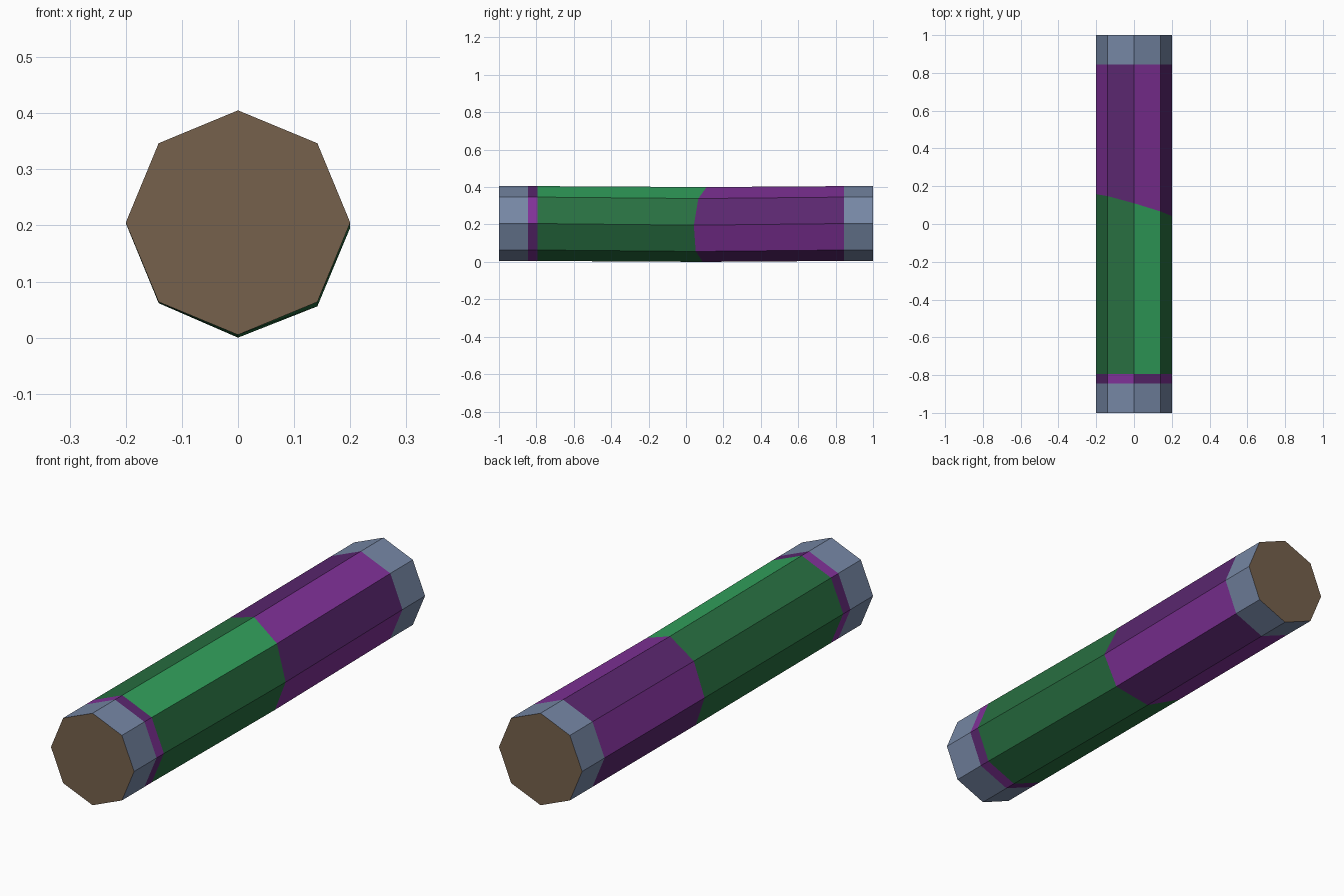
import bpy
import math

SIDES = 8
RADIUS = 0.2
CENTRE_Z = 0.205

cube = bpy.data.objects.get("Cube")
if cube:
    bpy.data.objects.remove(cube, do_unlink=True)


def material(name, rgb):
    """Flat material from 0-255 display values, stored as linear."""
    colour = [(c / 255 / 12.92) if c < 11 else ((c / 255 + 0.055) / 1.055) ** 2.4
              for c in rgb] + [1.0]
    mat = bpy.data.materials.new(name)
    mat.use_nodes = True
    mat.diffuse_color = colour
    mat.node_tree.nodes["Principled BSDF"].inputs["Base Color"].default_value = colour
    return mat


SLATE = material("slate", (118, 135, 165))
BROWN = material("brown", (118, 97, 76))
GREEN = material("green", (50, 163, 93))
DARK_GREEN = material("dark green", (40, 112, 65))
PURPLE = material("purple", (128, 49, 152))
DARK_PURPLE = material("dark purple", (91, 39, 112))


def ring(y):
    """Straight octagon of points across the rod."""
    angles = [math.tau * i / SIDES for i in range(SIDES)]
    return [(RADIUS * math.cos(a), y, CENTRE_Z + RADIUS * math.sin(a)) for a in angles]


def seam_ring():
    """Slanted, slightly sagging octagon where the two wraps meet."""
    return [(x, 0.1 - 0.29 * x + 0.05 * (z - CENTRE_Z), z - 0.005 - 0.02 * x)
            for x, _, z in ring(0)]


def tube(name, start, end, materials, rule, lid=None):
    """Octagonal sleeve; rule picks a material per side, lid closes one end."""
    faces = [(i, SIDES + i, SIDES + (i + 1) % SIDES, (i + 1) % SIDES)
             for i in range(SIDES)]
    if lid == "front":
        faces.append(tuple(range(SIDES)))
    elif lid == "back":
        faces.append(tuple(reversed(range(SIDES, 2 * SIDES))))
    mesh = bpy.data.meshes.new(name)
    mesh.from_pydata(start + end, [], faces)
    for mat in materials:
        mesh.materials.append(mat)
    for poly in mesh.polygons:
        poly.material_index = rule(poly.index)
    obj = bpy.data.objects.new(name, mesh)
    bpy.context.collection.objects.link(obj)
    return obj


# End sleeves with brown end faces
def lid_rule(i):
    return int(i == SIDES)


tube("front_cap", ring(-1), ring(-0.845), [SLATE, BROWN], lid_rule, "front")
tube("back_cap", ring(0.845), ring(1), [SLATE, BROWN], lid_rule, "back")

# Thin band and long wrap in alternating purple tones
tube("purple_band", ring(-0.845), ring(-0.795), [PURPLE, DARK_PURPLE], lambda i: i % 2)
tube("purple_wrap", seam_ring(), ring(0.845), [DARK_PURPLE, PURPLE], lambda i: i % 2)

# Green wrap with one lighter top side
tube("green_wrap", ring(-0.795), seam_ring(), [DARK_GREEN, GREEN], lambda i: int(i == 1))
